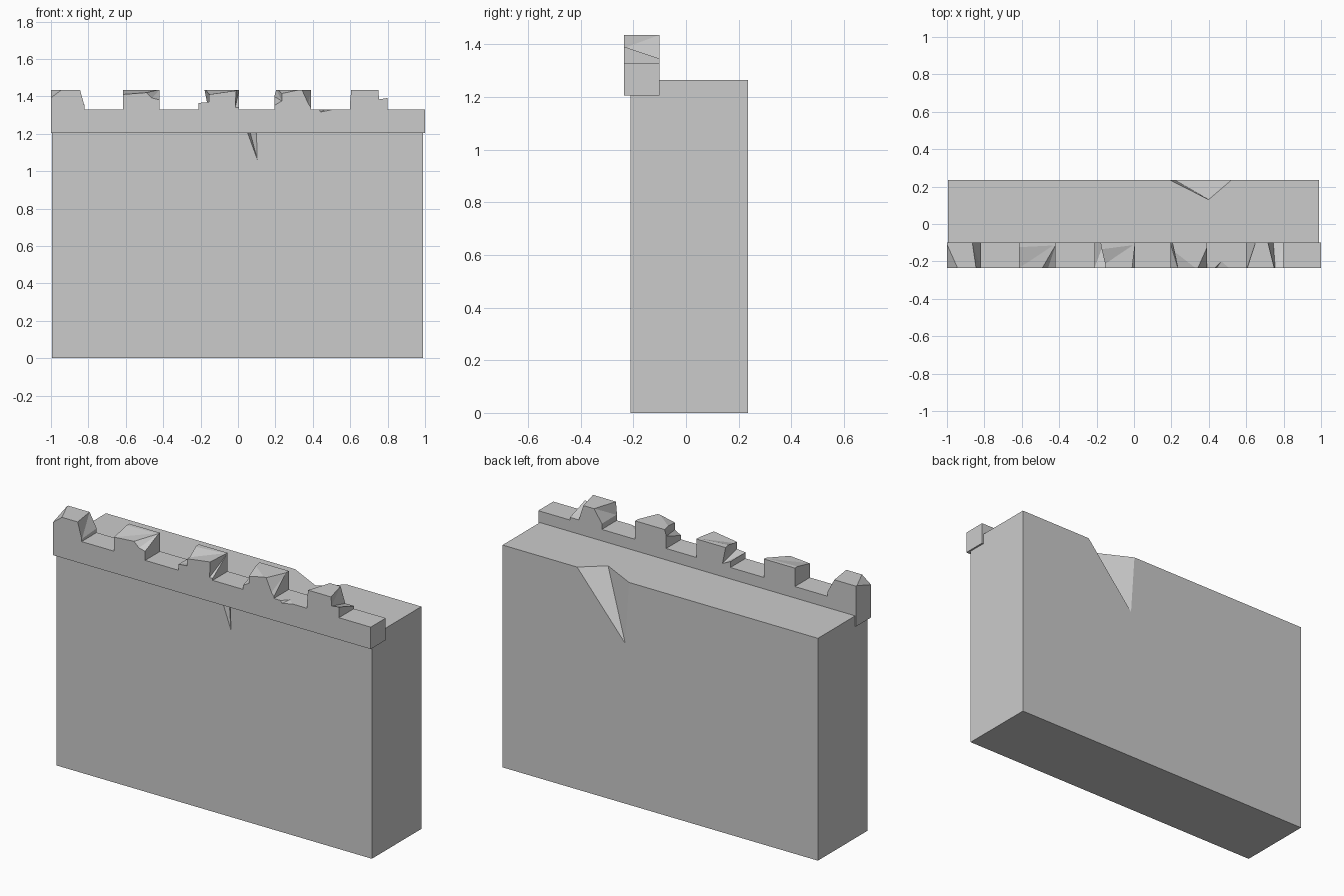
import bpy, bmesh

if "Cube" in bpy.data.objects:
    bpy.data.objects.remove(bpy.data.objects["Cube"])

F, B, T = -0.237, -0.098, 1.437   # just outside parapet front, back and top


def finish(name, bm):
    bmesh.ops.recalc_face_normals(bm, faces=bm.faces)
    me = bpy.data.meshes.new(name)
    bm.to_mesh(me)
    bm.free()
    ob = bpy.data.objects.new(name, me)
    bpy.context.collection.objects.link(ob)
    return ob


def extrude_profile(name, pts, y0, y1):
    """Solid from an (x, z) outline running from y0 to y1."""
    bm = bmesh.new()
    face = bm.faces.new([bm.verts.new((x, y0, z)) for x, z in pts])
    ret = bmesh.ops.extrude_face_region(bm, geom=[face])
    verts = [g for g in ret["geom"] if isinstance(g, bmesh.types.BMVert)]
    bmesh.ops.translate(bm, verts=verts, vec=(0, y1 - y0, 0))
    return finish(name, bm)


def chip(target, *pts):
    """Break a convex splinter out of the target."""
    bm = bmesh.new()
    vs = [bm.verts.new(p) for p in pts]
    ret = bmesh.ops.convex_hull(bm, input=vs)
    junk = [g for g in ret["geom_interior"] if isinstance(g, bmesh.types.BMVert)]
    bmesh.ops.delete(bm, geom=junk, context="VERTS")
    cutter = finish("chip_cutter", bm)
    cutter.hide_render = True
    mod = target.modifiers.new("chip", "BOOLEAN")
    mod.operation, mod.solver, mod.object = "DIFFERENCE", "EXACT", cutter
    bpy.context.view_layer.objects.active = target
    bpy.ops.object.modifier_apply(modifier=mod.name)
    me = cutter.data
    bpy.data.objects.remove(cutter)
    bpy.data.meshes.remove(me)


# Wall body
wall = extrude_profile("wall_body", [(-0.995, 0), (0.99, 0), (0.99, 1.265), (-0.995, 1.265)], -0.21, 0.235)
# large break in the back top edge
chip(wall, (0.19, 0.237, 1.267), (0.40, 0.13, 1.267), (0.525, 0.237, 1.267), (0.215, 0.237, 0.905))
# crack below the parapet on the front
chip(wall, (0.045, -0.212, 1.22), (0.062, -0.17, 1.22), (0.10, -0.212, 1.22), (0.105, -0.212, 1.055))

# Crenellated parapet
outline = [(-1, 1.205), (1, 1.205), (1, 1.33)]
for x0, x1 in [(0.6, 0.8), (0.195, 0.39), (-0.21, 0.005), (-0.615, -0.42), (-1, -0.82)]:
    outline += [(x1, 1.33), (x1, 1.435), (x0, 1.435)]
    if x0 > -1:
        outline.append((x0, 1.33))
parapet = extrude_profile("parapet", outline, -0.235, -0.10)

# First merlon: front left corner and slanted right side
chip(parapet, (-0.94, F, T), (-1.002, F, T), (-1.002, F, 1.39), (-1.002, B, T))
chip(parapet, (-0.845, F, T), (-0.865, B, T), (-0.818, F, T), (-0.818, B, T),
     (-0.818, F, 1.34), (-0.818, B, 1.35))
# Second merlon: tilted top and front right corner
chip(parapet, (-0.617, -0.115, T), (-0.418, -0.105, T), (-0.617, F, T), (-0.418, F, T),
     (-0.617, F, 1.41), (-0.418, F, 1.425))
chip(parapet, (-0.51, F, T), (-0.418, -0.11, T), (-0.418, F, T), (-0.46, F, 1.39), (-0.418, F, 1.38))
# Third merlon: broken left ledge, tilted top, right corner
chip(parapet, (-0.212, F, T), (-0.155, F, T), (-0.212, B, T), (-0.18, B, T),
     (-0.212, F, 1.365), (-0.155, F, 1.37), (-0.212, B, 1.365), (-0.16, B, 1.34))
chip(parapet, (-0.19, -0.13, T), (0.007, -0.105, T), (-0.19, F, T), (0.007, F, T),
     (-0.19, F, 1.405), (0.007, F, 1.433))
chip(parapet, (-0.01, F, T), (0.007, B, T), (0.007, F, T), (-0.015, F, 1.34), (0.007, F, 1.34))
# Fourth merlon: left side, tilted top, right corner
chip(parapet, (0.193, F, T), (0.193, B, T), (0.235, F, T), (0.205, B, T),
     (0.193, F, 1.35), (0.235, F, 1.375), (0.193, B, 1.40))
chip(parapet, (0.19, -0.12, T), (0.19, F, T), (0.34, F, T), (0.19, F, 1.405))
chip(parapet, (0.34, F, T), (0.392, -0.12, T), (0.392, F, T), (0.375, F, 1.36), (0.392, F, 1.335))
# Fifth merlon: right ledge and left side
chip(parapet, (0.75, F, T), (0.715, B, T), (0.802, F, T), (0.802, B, T),
     (0.755, F, 1.385), (0.745, B, 1.345), (0.802, F, 1.392), (0.802, B, 1.345))
chip(parapet, (0.598, F, T), (0.598, B, T), (0.605, F, T), (0.65, B, T), (0.598, B, 1.36), (0.598, F, 1.36))
# Nick in the gap between the last merlons
chip(parapet, (0.43, F, 1.332), (0.52, F, 1.332), (0.47, -0.195, 1.332), (0.44, F, 1.315))
